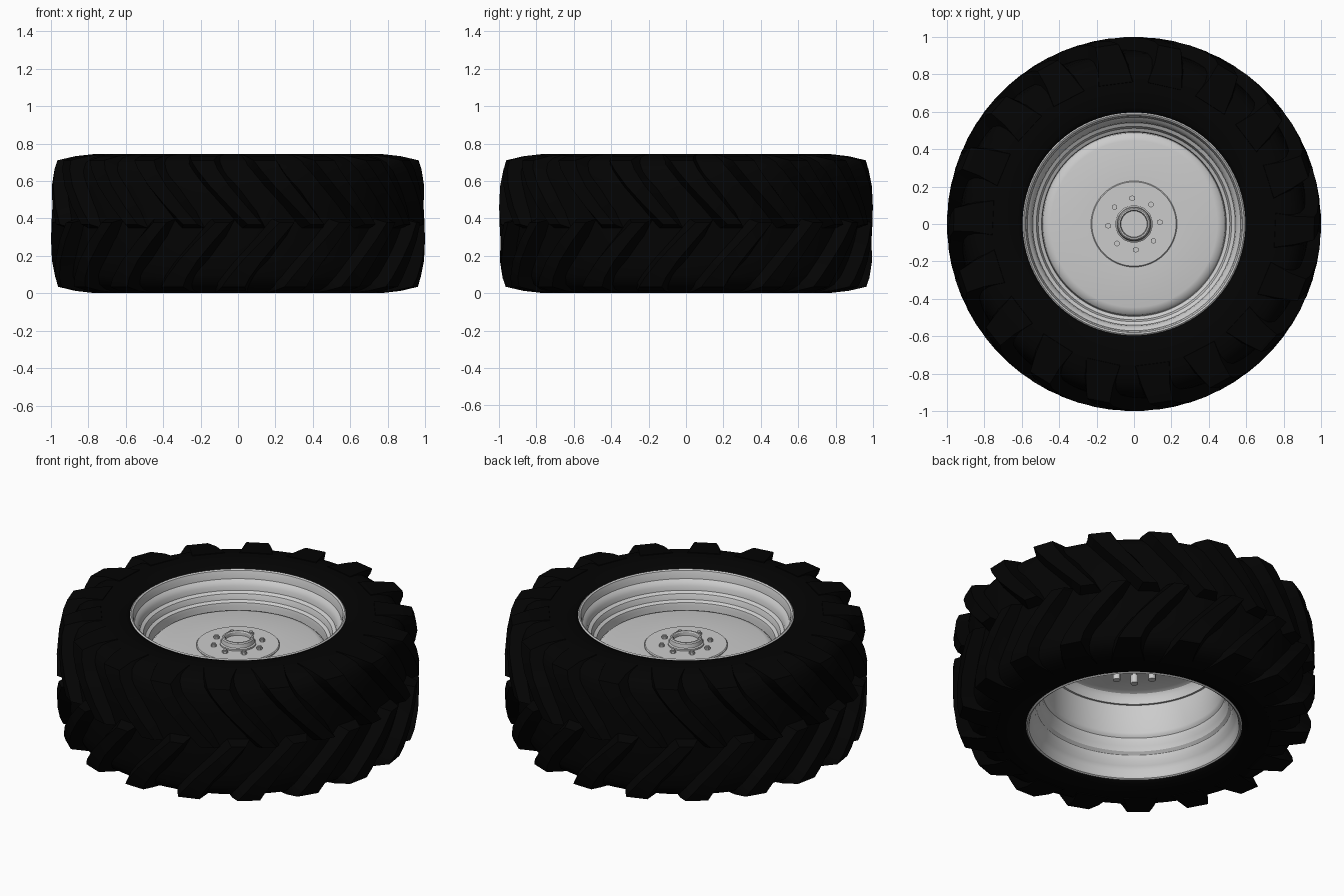
import bpy, bmesh, math
from mathutils import Matrix

MID = 0.3725          # half of the tyre width
SEG = 96
LUGS = 18


def finish(name, bm, mat=None, angle=30):
    me = bpy.data.meshes.new(name)
    bm.to_mesh(me)
    bm.free()
    ob = bpy.data.objects.new(name, me)
    bpy.context.collection.objects.link(ob)
    if mat:
        me.materials.append(mat)
    bpy.ops.object.select_all(action='DESELECT')
    ob.select_set(True)
    bpy.context.view_layer.objects.active = ob
    bpy.ops.object.shade_smooth_by_angle(angle=math.radians(angle))
    return ob


def lathe(name, profile, mat=None, seg=SEG, angle=30):
    """Spin (radius, z) points around z; radius 0 makes a pole."""
    bm = bmesh.new()
    rings = []
    for r, z in profile:
        if r == 0:
            rings.append([bm.verts.new((0, 0, z))] * seg)
        else:
            rings.append([bm.verts.new((r * math.cos(2 * math.pi * j / seg),
                                        r * math.sin(2 * math.pi * j / seg), z))
                          for j in range(seg)])
    for a, b in zip(rings, rings[1:]):
        for j in range(seg):
            k = (j + 1) % seg
            loop = list(dict.fromkeys((a[j], a[k], b[k], b[j])))
            bm.faces.new(loop)
    return finish(name, bm, mat, angle)


rubber = bpy.data.materials.new("rubber")
rubber.diffuse_color = (0.001, 0.001, 0.001, 1)

# Tyre carcass: half profile mirrored about the mid plane
half = [(0.585, 0.318), (0.597, 0.345), (0.62, 0.355), (0.67, 0.366), (0.74, 0.371),
        (0.80, 0.364), (0.85, 0.350), (0.89, 0.325), (0.915, 0.28), (0.927, 0.2),
        (0.932, 0.1)]
lathe("tyre", [(r, MID - h) for r, h in half] + [(0.934, MID)] +
      [(r, MID + h) for r, h in reversed(half)], rubber, angle=50)

# Tread lugs: angle, outer (r, h), base (r, h), half width at top and base
stations = [
    (0.00, (0.998, -0.005), (0.915, -0.03), 0.040, 0.075),
    (-0.09, (1.000, 0.09), (0.915, 0.09), 0.046, 0.095),
    (-0.19, (0.995, 0.20), (0.910, 0.20), 0.052, 0.105),
    (-0.26, (0.982, 0.29), (0.890, 0.27), 0.058, 0.105),
    (-0.29, (0.965, 0.338), (0.870, 0.31), 0.064, 0.110),
    (-0.305, (0.870, 0.360), (0.830, 0.325), 0.085, 0.125),
    (-0.31, (0.760, 0.3725), (0.750, 0.345), 0.120, 0.140),
]
bm = bmesh.new()
pitch = 2 * math.pi / LUGS
for side, phase in ((1, 0.0), (-1, pitch / 2)):
    for n in range(LUGS):
        tip = -math.pi / 2 + 0.44 + phase + n * pitch
        sections = []
        for a, top, base, wt, wb in stations:
            ring = []
            for (r, h), w in ((base, -wb), (top, -wt), (top, wt), (base, wb)):
                t = tip + a + w
                ring.append(bm.verts.new((r * math.cos(t), r * math.sin(t), MID + side * h)))
            sections.append(ring)
        for s, e in zip(sections, sections[1:]):
            for j in range(4):
                k = (j + 1) % 4
                bm.faces.new((s[j], s[k], e[k], e[j]))
        bm.faces.new(sections[0])
        bm.faces.new(sections[-1])
bmesh.ops.recalc_face_normals(bm, faces=bm.faces)
finish("tread_lugs", bm, rubber, angle=40)

# Rim: rolled flange, bead seat and stepped well down to the barrel
lathe("rim", [
    (0.585, 0.690), (0.595, 0.705), (0.596, 0.718), (0.589, 0.724), (0.580, 0.718),
    (0.574, 0.700), (0.570, 0.672), (0.556, 0.660), (0.545, 0.640), (0.541, 0.615),
    (0.522, 0.604), (0.516, 0.590), (0.512, 0.572), (0.494, 0.562), (0.490, 0.545),
    (0.490, 0.265), (0.496, 0.250), (0.505, 0.240), (0.505, 0.215), (0.515, 0.195),
    (0.522, 0.165), (0.538, 0.150), (0.545, 0.115), (0.560, 0.095), (0.570, 0.073),
    (0.574, 0.045), (0.580, 0.027), (0.589, 0.021), (0.596, 0.027), (0.595, 0.040),
    (0.585, 0.055)])

# Wheel disc with a turned-down edge
lathe("wheel_disc", [
    (0, 0.510), (0.44, 0.508), (0.462, 0.498), (0.474, 0.480), (0.478, 0.440),
    (0.491, 0.440), (0.491, 0.490), (0.485, 0.512), (0.470, 0.526), (0.445, 0.532),
    (0.23, 0.533), (0, 0.533)])

# Mounting plate and hub
lathe("mounting_plate", [
    (0, 0.495), (0.225, 0.495), (0.230, 0.500), (0.230, 0.538), (0.225, 0.543),
    (0.0, 0.543)], seg=64)
lathe("hub", [
    (0, 0.485), (0.09, 0.485), (0.10, 0.490), (0.10, 0.552), (0.092, 0.557),
    (0.088, 0.580), (0.082, 0.586), (0.074, 0.586), (0.070, 0.580), (0.070, 0.560),
    (0, 0.560)], seg=48)

# Wheel bolts: hexagon head above, stud and nut below
bm = bmesh.new()
for i in range(8):
    t = math.radians(45 * i + 4)
    x, y = 0.138 * math.cos(t), 0.138 * math.sin(t)
    for sides, r, z0, z1 in ((6, 0.016, 0.535, 0.556), (12, 0.010, 0.550, 0.563),
                             (12, 0.015, 0.420, 0.500), (12, 0.021, 0.375, 0.425)):
        bmesh.ops.create_cone(bm, cap_ends=True, segments=sides, radius1=r, radius2=r,
                              depth=z1 - z0,
                              matrix=Matrix.Translation((x, y, (z0 + z1) / 2)))
finish("wheel_bolts", bm)
